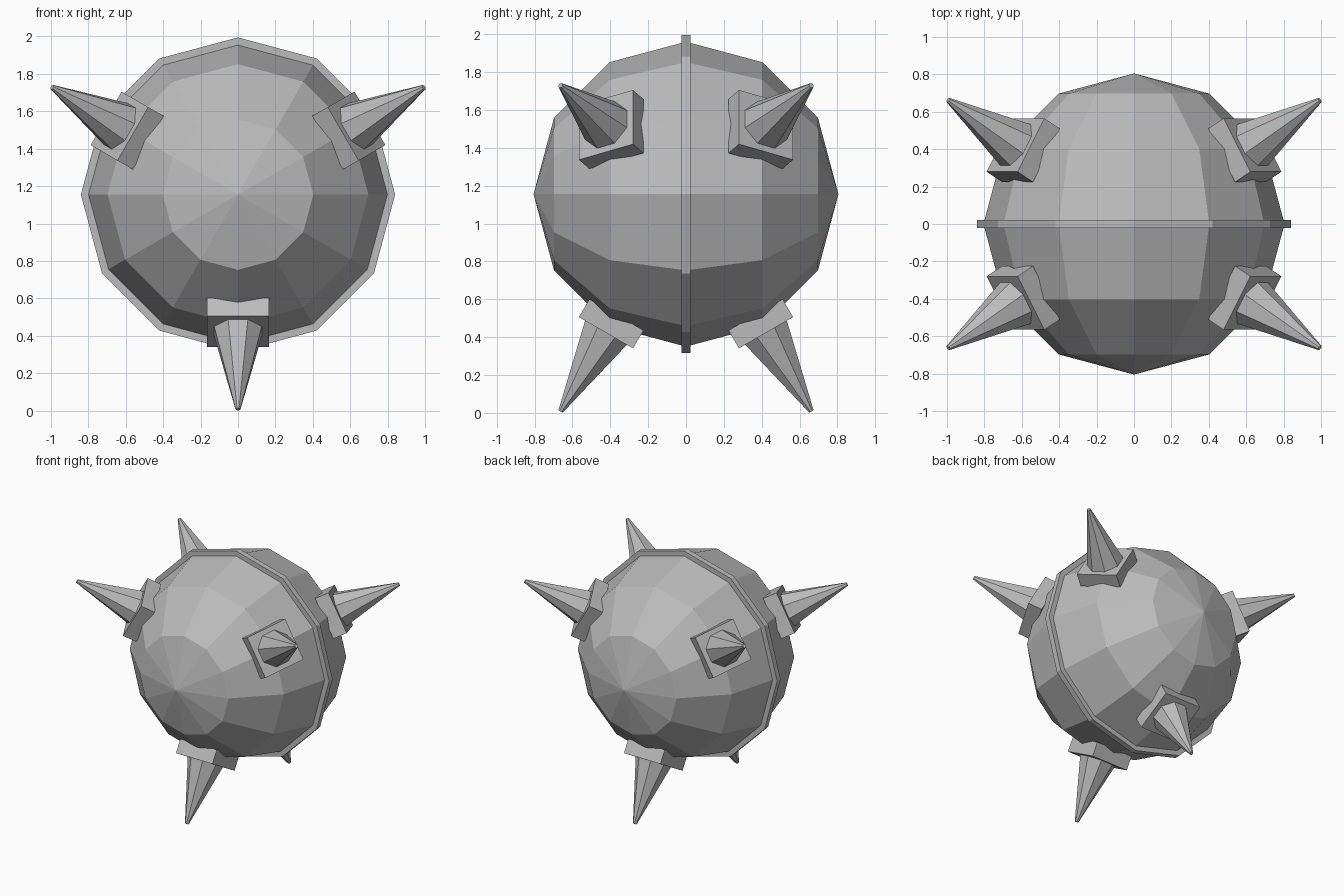
import bpy
from math import radians
from mathutils import Matrix

cube = bpy.data.objects.get("Cube")
if cube:
    bpy.data.objects.remove(cube, do_unlink=True)

grey = bpy.data.materials.new("iron_grey")
grey.use_nodes = True
colour = (0.5, 0.5, 0.5, 1)
grey.diffuse_color = colour
grey.node_tree.nodes["Principled BSDF"].inputs["Base Color"].default_value = colour

CENTRE = Matrix.Translation((0, 0, 1.155))
ALONG_Y = Matrix.Rotation(radians(90), 4, 'X')


def finish(name, matrix):
    ob = bpy.context.object
    ob.name = name
    ob.data.transform(matrix)
    ob.data.materials.append(grey)
    return ob


# Faceted ball with its poles at front and back
bpy.ops.mesh.primitive_uv_sphere_add(segments=12, ring_count=6, radius=0.805)
finish("ball", CENTRE @ ALONG_Y)

# Thin band around the middle
bpy.ops.mesh.primitive_cylinder_add(vertices=12, radius=0.84, depth=0.045)
finish("middle_band", CENTRE @ ALONG_Y)

# Six spikes on square mounts, three on each half
for half, tilt in (("front", 30), ("back", -30)):
    for place, turn in (("left", 60), ("bottom", 180), ("right", 300)):
        aim = (CENTRE @ Matrix.Rotation(radians(turn), 4, 'Y')
               @ Matrix.Rotation(radians(tilt), 4, 'X'))
        bpy.ops.mesh.primitive_cube_add(size=1)
        finish(f"{half}_{place}_mount", aim @ Matrix.Translation((0, 0, 0.79))
               @ Matrix.Diagonal((0.33, 0.33, 0.11, 1)))
        bpy.ops.mesh.primitive_cone_add(vertices=8, radius1=0.139, radius2=0.014,
                                        depth=0.485)
        finish(f"{half}_{place}_spike", aim @ Matrix.Translation((0, 0, 1.0825))
               @ Matrix.Rotation(radians(22.5), 4, 'Z'))
